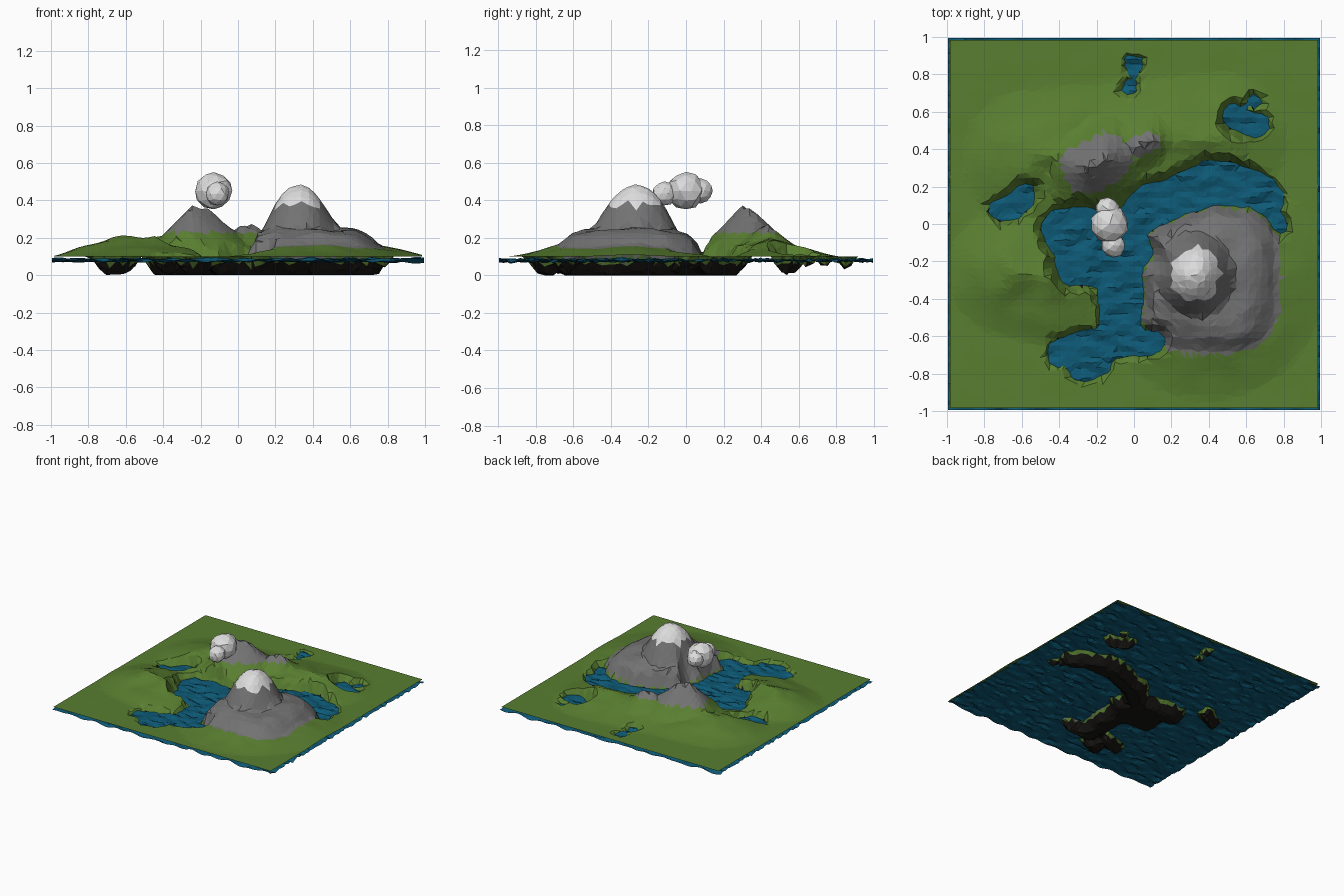
import bpy, bmesh, math, random
from mathutils import Vector, noise

if "Cube" in bpy.data.objects:
    bpy.data.objects.remove(bpy.data.objects["Cube"])

random.seed(4)


def material(name, rgb):
    m = bpy.data.materials.new(name)
    m.diffuse_color = (*rgb, 1)
    m.use_nodes = True
    m.node_tree.nodes["Principled BSDF"].inputs["Base Color"].default_value = m.diffuse_color
    return m


grass = material("grass_green", (0.10, 0.21, 0.03))
rock = material("rock_grey", (0.17, 0.17, 0.17))
snow = material("snow_white", (0.72, 0.72, 0.72))
bed = material("lake_bed_black", (0.008, 0.007, 0.006))
blue = material("water_blue", (0.004, 0.10, 0.18))


def seg_dist(x, y, x1, y1, x2, y2):
    dx, dy = x2 - x1, y2 - y1
    t = ((x - x1) * dx + (y - y1) * dy) / (dx * dx + dy * dy + 1e-9)
    t = max(0, min(1, t))
    return math.hypot(x - x1 - t * dx, y - y1 - t * dy)


def interp(pts, v):
    for (a, za), (b, zb) in zip(pts, pts[1:]):
        if v <= b:
            return za + (zb - za) * max(0, (v - a) / (b - a))
    return pts[-1][1]


# lakes and ponds as rounded strokes: x1, y1, x2, y2, radius
LAKES = [
    (-.28, -.20, -.05, -.15, .15), (-.07, -.10, -.07, -.60, .125),
    (-.39, -.03, -.15, -.03, .12), (-.40, -.69, -.25, -.62, .07),
    (-.26, -.76, -.20, -.72, .09), (0, -.64, .10, -.64, .07),
    (-.03, 0, .12, .11, .11), (.12, .11, .40, .22, .12),
    (.40, .22, .60, .20, .12), (.60, .20, .72, .13, .09),
    (.72, .10, .78, -.02, .045), (-.71, .08, -.58, .15, .07),
    (.55, .57, .66, .53, .07), (.64, .66, .65, .64, .04),
    (0, .86, .02, .86, .045), (-.03, .74, -.01, .74, .045),
]
# green hills as ridges: x1, y1, x2, y2, height, spread
HILLS = [
    (-.55, .35, .45, .45, .10, .38), (-.25, .30, -.15, .35, .26, .30),
    (.02, .42, .08, .44, .18, .24), (-.65, -.25, -.45, -.30, .115, .36),
    (.40, -.33, .42, -.30, .16, .62),
]
CONE = [(0, .48), (.06, .46), (.11, .42), (.15, .37), (.20, .29), (.25, .2), (.3, .1)]
SHOULDER = [(0, .25), (.62, .245), (.82, .215), (1, .15), (1.15, .1)]


def shoulder_d(x, y):
    return ((abs(x - .40) / .37) ** 3 + (abs(y + .30) / .38) ** 3) ** (1 / 3)


def terrain_z(x, y):
    rough = noise.noise(Vector((x * 7, y * 7, 1.3)))
    z = .098
    for a, b, c, d, h, r in HILLS:
        t = max(0, 1 - seg_dist(x, y, a, b, c, d) / r)
        z = max(z, .098 + h * t ** 1.15)
    z = max(z, interp(SHOULDER, shoulder_d(x, y)))
    z = max(z, interp(CONE, math.hypot((x - .33) * 1.1, y + .27)))
    z += rough * .22 * min(z - .098, .1)
    # carve the lakes with steep banks
    sd = min(seg_dist(x, y, *l[:4]) - l[4] for l in LAKES)
    sd += .025 * noise.noise(Vector((x * 9, y * 9, 7)))
    return max(0, min(z, .085 + sd * (2.6 if sd > 0 else 1.25)))


def sheet(name, n, half, jitter, height, mats):
    """Triangulated, slightly irregular height field."""
    bm = bmesh.new()
    rows = []
    for j in range(n + 1):
        row = []
        for i in range(n + 1):
            x, y = (2 * i / n - 1) * half, (2 * j / n - 1) * half
            if 0 < i < n:
                x += random.uniform(-jitter, jitter)
            if 0 < j < n:
                y += random.uniform(-jitter, jitter)
            row.append(bm.verts.new((x, y, height(x, y))))
        rows.append(row)
    for j in range(n):
        for i in range(n):
            a, b = rows[j][i], rows[j][i + 1]
            c, d = rows[j + 1][i + 1], rows[j + 1][i]
            # split along the diagonal that bends less
            if abs(a.co.z - c.co.z) < abs(b.co.z - d.co.z):
                bm.faces.new((a, b, c)), bm.faces.new((a, c, d))
            else:
                bm.faces.new((a, b, d)), bm.faces.new((b, c, d))
    return finish(name, bm, mats)


def finish(name, bm, mats):
    me = bpy.data.meshes.new(name)
    bm.to_mesh(me)
    bm.free()
    ob = bpy.data.objects.new(name, me)
    bpy.context.collection.objects.link(ob)
    for m in mats:
        me.materials.append(m)
    return ob


# land: grass, bare rock, snow cap and dark lake bed chosen by height and place
land = sheet("land", 58, .985, .010, terrain_z, [grass, rock, snow, bed])
for p in land.data.polygons:
    x, y, z = p.center
    if z < .068:
        p.material_index = 3
    elif z > .375 and math.hypot(x - .33, y + .27) < .2:
        p.material_index = 2
    elif shoulder_d(x, y) < 1.05 and z > .09:
        p.material_index = 1
    elif z > .225 and y > .12:
        p.material_index = 1


# rippled water sheet
def water_z(x, y):
    return .08 + .022 * noise.noise(Vector((x * 9, y * 22, 4)))


sheet("water", 70, .995, .005, water_z, [blue])

# cloud: three faceted puffs
cloud = bmesh.new()
for c, r in (((-.13, .0, .45), .102), ((-.11, -.115, .435), .066), ((-.14, .078, .45), .066)):
    made = bmesh.ops.create_icosphere(cloud, subdivisions=2, radius=r)["verts"]
    for v in made:
        v.co = v.co * random.uniform(.93, 1.03) + Vector(c)
finish("cloud", cloud, [snow])
